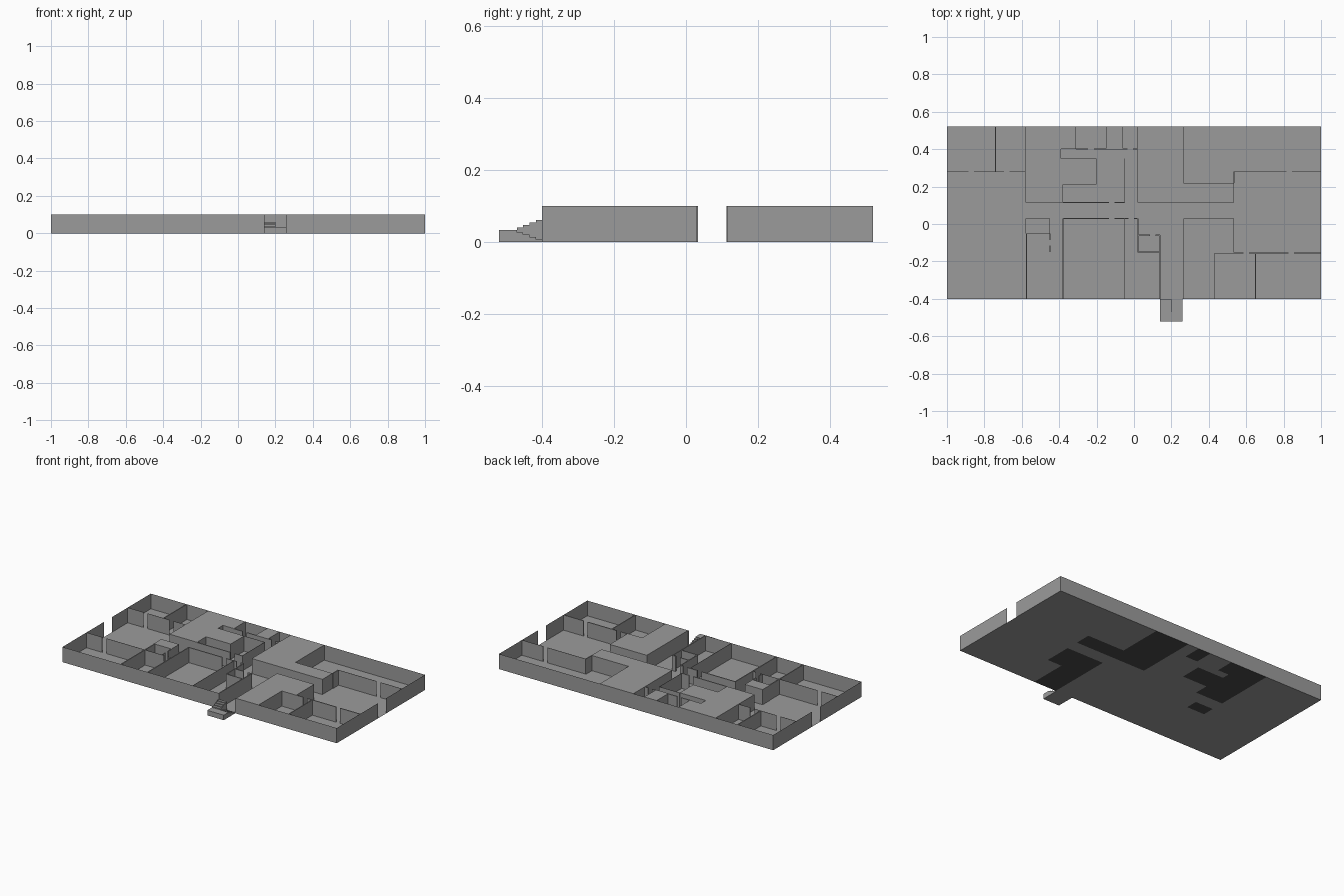
import bpy, bmesh

if "Cube" in bpy.data.objects:
    bpy.data.objects.remove(bpy.data.objects["Cube"])

H = 0.1        # wall height
DOOR = 0.03    # door width
T = 0.006      # wall thickness


def material(name, v):
    m = bpy.data.materials.new(name)
    m.diffuse_color = (v, v, v, 1)
    m.use_nodes = True
    m.node_tree.nodes["Principled BSDF"].inputs["Base Color"].default_value = m.diffuse_color
    return m


GREY = material("grey", .33)
DARK = material("dark_underside", .07)


def finish(name, bm):
    bmesh.ops.remove_doubles(bm, verts=bm.verts, dist=1e-5)
    mesh = bpy.data.meshes.new(name)
    bm.to_mesh(mesh)
    bm.free()
    mesh.materials.append(GREY)
    mesh.materials.append(DARK)
    obj = bpy.data.objects.new(name, mesh)
    bpy.context.collection.objects.link(obj)
    return obj


def quad(bm, pts):
    return bm.faces.new([bm.verts.new(p) for p in pts])


def add_box(bm, x0, x1, y0, y1, z0, z1):
    for v in bmesh.ops.create_cube(bm, size=1)["verts"]:
        v.co = (x1 if v.co.x > 0 else x0, y1 if v.co.y > 0 else y0, z1 if v.co.z > 0 else z0)


def box(name, *dims):
    bm = bmesh.new()
    add_box(bm, *dims)
    finish(name, bm)


def floor(name, *rects):
    bm = bmesh.new()
    for x0, x1, y0, y1 in rects:
        quad(bm, [(x0, y0, 0), (x1, y0, 0), (x1, y1, 0), (x0, y1, 0)])
    finish(name, bm)


def wall(name, axis, at, start, end, gaps=(), t=T):
    """Partition along an axis, split by full-height openings (centre, width)."""
    cuts = [start]
    for c, w in sorted(gaps):
        cuts += [c - w / 2, c + w / 2]
    cuts.append(end)
    bm = bmesh.new()
    for a, b in zip(cuts[::2], cuts[1::2]):
        if t == 0:
            p, q = ((a, at), (b, at)) if axis == 'x' else ((at, a), (at, b))
            quad(bm, [(*p, 0), (*q, 0), (*q, H), (*p, H)])
        elif axis == 'x':
            add_box(bm, a, b, at - t / 2, at + t / 2, 0, H)
        else:
            add_box(bm, at - t / 2, at + t / 2, a, b, 0, H)
    finish(name, bm)


def solid_block(name, outline):
    """Filled-in area: walls all round, a roof and a dark underside."""
    bm = bmesh.new()
    top = quad(bm, [(x, y, H) for x, y in outline])
    under = quad(bm, [(x, y, 0) for x, y in reversed(outline)])
    under.material_index = 1
    n = len(outline)
    for i in range(n):
        a, b = outline[i], outline[(i + 1) % n]
        quad(bm, [(*a, 0), (*b, 0), (*b, H), (*a, H)])
    bm.normal_update()
    bmesh.ops.triangulate(bm, faces=[top, under], ngon_method='EAR_CLIP')
    finish(name, bm)


# Floors
floor("corridor_floor", (-.58, .535, .03, .115))
floor("west_wing_floor", (-1, -.58, -.15, .28))
floor("east_wing_floor", (.535, 1, -.155, .28))
floor("northwest_floor", (-1, -.74, .28, .52), (-.74, -.58, .28, .52))
floor("northeast_floor", (.265, .535, .22, .52), (.535, 1, .28, .52))
floor("southwest_floor", (-1, -.58, -.4, -.15), (-.58, -.38, -.4, -.15),
      (-.58, -.45, -.15, -.05), (-.45, -.38, -.15, .03))
floor("south_rooms_floor", (-.38, -.05, -.4, .03), (-.05, .14, -.4, -.15),
      (-.05, .02, -.15, .03), (.02, .14, -.15, -.06))
floor("entry_hall_floor", (.02, .265, -.06, .03), (.14, .265, -.4, -.06))
floor("southeast_floor", (.43, .65, -.4, -.155), (.65, 1, -.4, -.155))
floor("north_rooms_floor", (-.31, -.15, .4, .52), (-.06, .02, .4, .52),
      (-.39, .02, .35, .4), (-.05, .02, .115, .35),
      (-.2, -.05, .115, .35), (-.38, -.2, .115, .21))

# Filled-in areas
solid_block("northeast_block", [(.02, .115), (.535, .115), (.535, .22), (.265, .22), (.265, .52), (.02, .52)])
solid_block("southeast_block", [(.265, -.4), (.43, -.4), (.43, -.155), (.535, -.155), (.535, .03), (.265, .03)])
solid_block("northwest_block", [(-.58, .115), (-.38, .115), (-.38, .21), (-.2, .21), (-.2, .35),
                                (-.39, .35), (-.39, .4), (-.31, .4), (-.31, .52), (-.58, .52)])
solid_block("southwest_block", [(-.58, -.05), (-.45, -.05), (-.45, .03), (-.58, .03)])
solid_block("north_small_block", [(-.15, .4), (-.06, .4), (-.06, .52), (-.15, .52)])

# Outer walls
for side, x in (("west", -1), ("east", 1)):
    wall(side + "_outer_wall", 'y', x, -.4, .52, [(.0725, .085)], t=0)
wall("front_wall", 'x', -.4, -1, 1, [(.2, .12)], t=0)
wall("back_wall", 'x', .52, -1, 1, t=0)

# Partitions with doorways
wall("northwest_cross_wall", 'x', .28, -1, -.58, [(-.87, DOOR), (-.68, DOOR)], t=.002)
wall("northwest_divider", 'y', -.74, .28, .52)
wall("southwest_cross_wall", 'x', -.15, -1, -.38, [(-.87, DOOR), (-.42, DOOR)], t=.002)
wall("southwest_divider", 'y', -.575, -.4, -.05)
wall("store_wall", 'y', -.45, -.15, -.05, [(-.1, DOOR)])
wall("south_room_west_wall", 'y', -.38, -.4, .03)
wall("south_room_divider", 'y', -.05, -.4, .03, t=.002)
wall("south_corridor_wall", 'x', .03, -.38, .02, [(-.12, DOOR), (-.015, DOOR)])
wall("closet_west_wall", 'y', .02, -.15, .03)
wall("closet_north_wall", 'x', -.06, .02, .14, [(.1, DOOR)])
wall("closet_south_wall", 'x', -.15, .02, .14)
wall("entry_hall_west_wall", 'y', .14, -.4, -.06)
wall("southeast_cross_wall", 'x', -.155, .43, 1, [(.6, DOOR), (.84, DOOR)])
wall("southeast_divider", 'y', .65, -.4, -.155)
wall("northeast_cross_wall", 'x', .28, .535, 1, [(.83, DOOR)], t=.002)
wall("northeast_stub_wall", 'y', .535, .22, .28)
wall("north_room_corridor_wall", 'x', .115, -.38, -.05, [(-.12, DOOR)])
wall("north_room_east_wall", 'y', -.05, .115, .35, t=.002)
wall("north_room_back_wall", 'x', .35, -.2, -.05, t=.002)
wall("north_closet_wall", 'x', .4, -.31, .02, [(-.23, DOOR), (-.02, DOOR)])

# Half-landing and its two flights
box("landing", .14, .26, -.52, -.47, 0, .033)
STEPS = 4
d = .07 / STEPS
for i in range(STEPS):
    y0 = -.47 + i * d
    box(f"upper_step_{i + 1}", .14, .2, y0, y0 + d, 0, .04 + i * .0067)
    box(f"lower_step_{i + 1}", .2, .26, y0, y0 + d, 0, .0265 - i * .0067)
